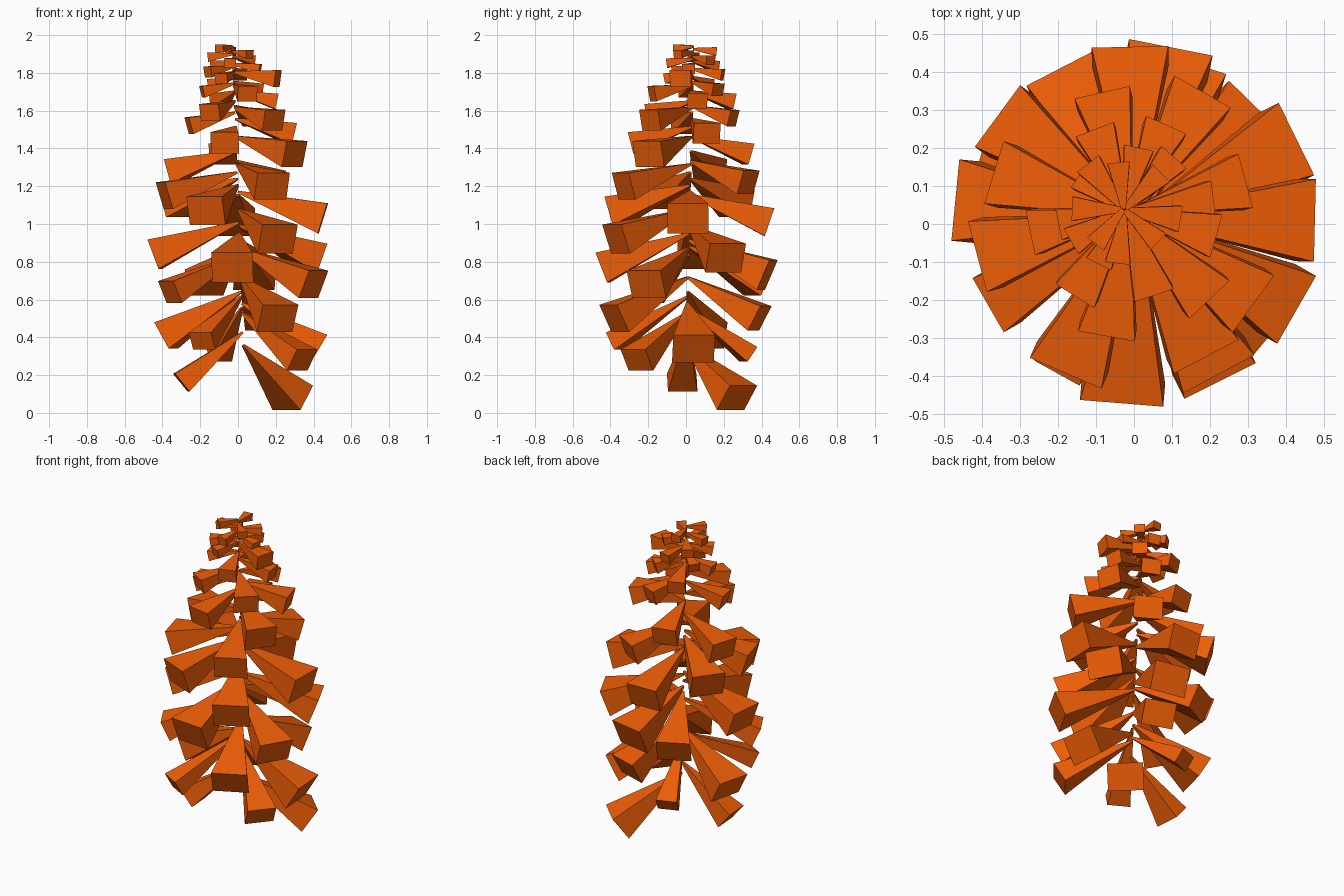
import bpy, bmesh, math
from mathutils import Vector

mat = bpy.data.materials.new("burnt_orange")
mat.diffuse_color = (0.85, 0.11, 0.002, 1)

# Centres of the outer end faces, bottom to top
TIPS = [
    (.29, .27, .08), (-.30, -.02, .16), (.34, -.26, .28), (-.10, .33, .31),
    (-.19, -.37, .38), (.42, .04, .34), (-.38, .11, .41), (.21, -.38, .50),
    (.14, .39, .50), (-.36, -.2, .64), (.40, -.21, .68), (-.18, .38, .69),
    (-.03, -.44, .77), (.40, .21, .82),  (.21, -.37, .92),
    (.09, .43, .73), (-.44, .06, .84), (.45, .01, 1.03), (-.34, .27, 1.11),
    (-.17, -.37, 1.07), (.17, .33, 1.22), (-.39, -.08, 1.15), (.18, -.33, 1.2),
    (-.01, .44, 1.01), (-.35, .13, 1.28), (.3, -.2, 1.37), (-.08, .33, 1.37),
    (-.07, -.28, 1.43), (.28, .11, 1.48), (-.26, -.02, 1.52), (.19, -.19, 1.55),
    (.08, .25, 1.56), (-.15, -.18, 1.59), (-.1, .24, 1.65), (.2, .06, 1.65),
    (-.19, .0, 1.70), (.05, -.18, 1.69), (.1, .17, 1.71), (.21, -.03, 1.77),
    (-.14, .12, 1.74), (-.09, -.1, 1.77),
]
# Blocks that are thicker or slimmer than usual
SIZE = {0: 1.15, 2: .85, 3: .75, 4: .65, 5: 1.15, 6: 1.05, 9: .8, 10: .95, 15: 1.1}

# Small crown scales follow a golden-angle spiral
for i in range(10):
    a = math.radians(75 + 137.5 * i)
    r = .16 - .005 * i
    TIPS.append((-.03 + r * math.cos(a), .04 + r * math.sin(a), 1.79 + .0155 * i))


def scale(name, tip, size):
    """Tapered block growing outward from the central axis and drooping."""
    tip = Vector(tip)
    z = tip.z
    root = Vector((.03 - .03 * z, .02 * z, z + .29 - .145 * z))
    d = tip - root
    r = math.hypot(d.x, d.y) * size
    d.normalize()
    side = d.cross(Vector((0, 0, 1))).normalized()
    up = side.cross(d)
    bm = bmesh.new()
    rings = []
    for c, w, h in ((root, .006, .006), (tip, .24 * r, .185 * r)):
        rings.append([bm.verts.new(c + side * w * sx + up * h * sy)
                      for sx, sy in ((-1, -1), (1, -1), (1, 1), (-1, 1))])
    a, b = rings
    bm.faces.new(a)
    bm.faces.new(b)
    for i in range(4):
        j = (i + 1) % 4
        bm.faces.new((a[i], a[j], b[j], b[i]))
    bmesh.ops.recalc_face_normals(bm, faces=bm.faces)
    me = bpy.data.meshes.new(name)
    bm.to_mesh(me)
    bm.free()
    me.materials.append(mat)
    ob = bpy.data.objects.new(name, me)
    bpy.context.collection.objects.link(ob)


for n, t in enumerate(TIPS):
    scale(f"branch_block_{n + 1:02d}", t, SIZE.get(n, 1))
